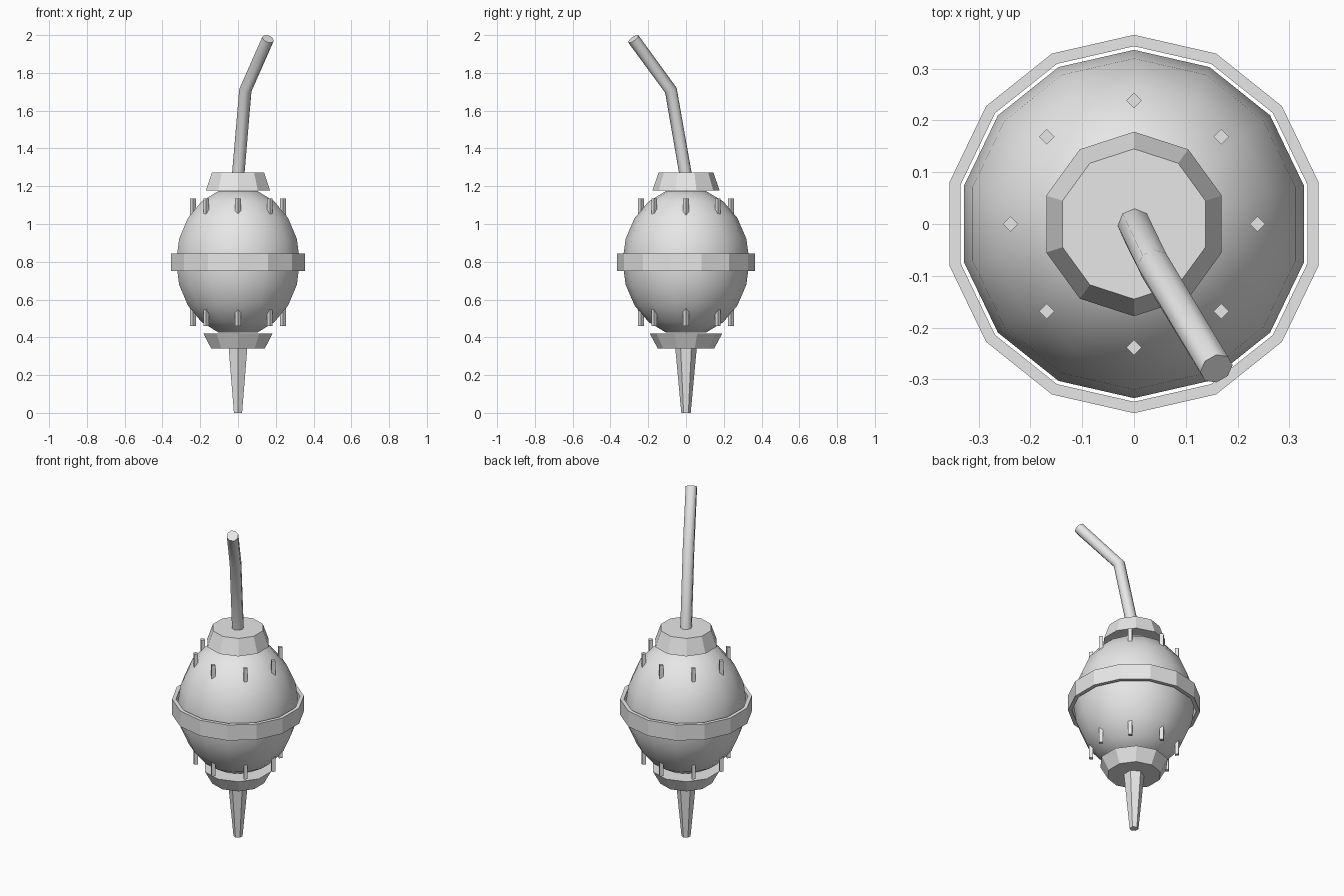
import bpy, bmesh, math
from mathutils import Vector

if "Cube" in bpy.data.objects:
    bpy.data.objects.remove(bpy.data.objects["Cube"])

grey = bpy.data.materials.new("light grey")
grey.diffuse_color = (0.8, 0.8, 0.8, 1)
grey.use_nodes = True
grey.node_tree.nodes["Principled BSDF"].inputs["Base Color"].default_value = grey.diffuse_color


def loft(name, rings, cyclic=False):
    """Skin a list of equally sized vertex rings; cap the ends or join them up."""
    bm = bmesh.new()
    loops = [[bm.verts.new(p) for p in ring] for ring in rings]
    n = len(loops[0])
    pairs = list(zip(loops, loops[1:]))
    if cyclic:
        pairs.append((loops[-1], loops[0]))
    else:
        bm.faces.new(loops[0][::-1])
        bm.faces.new(loops[-1])
    for a, b in pairs:
        for i in range(n):
            j = (i + 1) % n
            bm.faces.new((a[i], a[j], b[j], b[i]))
    bmesh.ops.recalc_face_normals(bm, faces=bm.faces)
    mesh = bpy.data.meshes.new(name)
    bm.to_mesh(mesh)
    bm.free()
    mesh.materials.append(grey)
    ob = bpy.data.objects.new(name, mesh)
    bpy.context.collection.objects.link(ob)
    return ob


def circle(n, r, z, x=0, y=0):
    """Flat polygon with one corner towards +y."""
    steps = [2 * math.pi * i / n for i in range(n)]
    return [(x + r * math.sin(a), y + r * math.cos(a), z) for a in steps]


def smooth(ob, angle):
    bpy.ops.object.select_all(action='DESELECT')
    ob.select_set(True)
    bpy.context.view_layer.objects.active = ob
    bpy.ops.object.shade_smooth_by_angle(angle=math.radians(angle))


# egg-shaped body
body_rings = []
for k in range(1, 10):
    t = math.pi * k / 10
    body_rings.append(circle(14, 0.336 * math.sin(t), 0.8 - 0.395 * math.cos(t)))
body = loft("body", body_rings)
smooth(body, 60)

# open band around the middle, with a thin gap to the body
loft("middle_band", [circle(14, r, z) for r, z in
                     ((0.365, 0.75), (0.365, 0.845), (0.343, 0.845), (0.343, 0.75))],
     cyclic=True)

# tapered collars and the spike
loft("top_collar", [circle(10, 0.178, 1.178), circle(10, 0.145, 1.272)])
loft("bottom_collar", [circle(10, 0.15, 0.342), circle(10, 0.192, 0.42)])
loft("spike", [circle(6, 0.025, 0), circle(6, 0.057, 0.345)])

# two rows of eight square pegs
for row, z0, z1 in (("upper", 1.0, 1.135), ("lower", 0.46, 0.6)):
    for i in range(8):
        a = i * math.pi / 4
        x, y = 0.238 * math.sin(a), 0.238 * math.cos(a)
        loft(f"{row}_peg_{i + 1}", [circle(4, 0.015, z, x, y) for z in (z0, z1)])

# bent fuse: rings swept along three points, mitred at the bend
path = [Vector(p) for p in ((0, 0, 1.25), (0.039, -0.08, 1.708), (0.159, -0.279, 1.98))]
dirs = [(path[1] - path[0]).normalized(), (path[2] - path[1]).normalized()]
normals = [dirs[0], (dirs[0] + dirs[1]).normalized(), dirs[1]]
fuse_rings = []
for p, nrm in zip(path, normals):
    u = nrm.cross(Vector((1, 0, 0))).normalized()
    v = nrm.cross(u)
    fuse_rings.append([p + 0.033 * (u * math.cos(a) + v * math.sin(a))
                       for a in (2 * math.pi * i / 8 for i in range(8))])
fuse = loft("fuse", fuse_rings)
smooth(fuse, 60)
